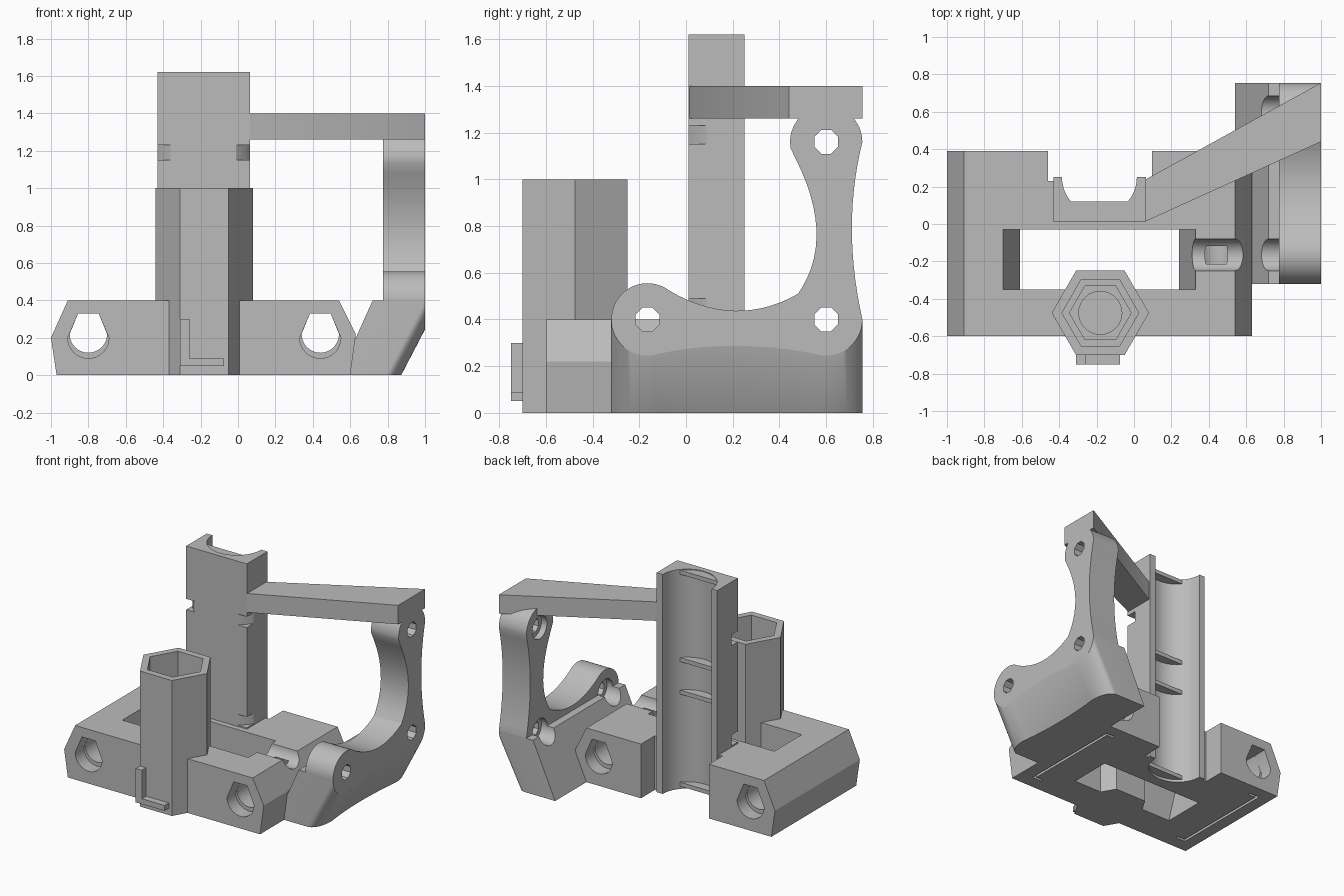
import bpy, bmesh
from math import cos, sin, pi, radians

if "Cube" in bpy.data.objects:
    bpy.data.objects.remove(bpy.data.objects["Cube"], do_unlink=True)

grey = bpy.data.materials.new("plain grey")
grey.use_nodes = True
grey.diffuse_color = (0.5, 0.5, 0.5, 1)
grey.node_tree.nodes["Principled BSDF"].inputs["Base Color"].default_value = (0.5, 0.5, 0.5, 1)


def loft(name, ring_a, ring_b):
    """Closed solid between two matching rings of 3D points."""
    bm = bmesh.new()
    a = [bm.verts.new(p) for p in ring_a]
    b = [bm.verts.new(p) for p in ring_b]
    n = len(a)
    bm.faces.new(a)
    bm.faces.new(b[::-1])
    for i in range(n):
        j = (i + 1) % n
        bm.faces.new((a[j], a[i], b[i], b[j]))
    bmesh.ops.recalc_face_normals(bm, faces=bm.faces)
    mesh = bpy.data.meshes.new(name)
    bm.to_mesh(mesh)
    bm.free()
    mesh.materials.append(grey)
    ob = bpy.data.objects.new(name, mesh)
    bpy.context.collection.objects.link(ob)
    return ob


def place(p, axis, d):
    return {"x": (d, p[0], p[1]), "y": (p[0], d, p[1]), "z": (p[0], p[1], d)}[axis]


def prism(name, pts, axis, lo, hi):
    return loft(name, [place(p, axis, lo) for p in pts], [place(p, axis, hi) for p in pts])


def box(name, x, y, z):
    return prism(name, [(x[0], y[0]), (x[1], y[0]), (x[1], y[1]), (x[0], y[1])], "z", *z)


def arc(c, r, start, end, n=16):
    steps = [radians(start + (end - start) * i / n) for i in range(n + 1)]
    return [(c[0] + r * cos(t), c[1] + r * sin(t)) for t in steps]


def round_pts(c, r, n=32, turn=0.0):
    return [(c[0] + r * cos(2 * pi * i / n + turn), c[1] + r * sin(2 * pi * i / n + turn)) for i in range(n)]


def bow(p, m, q, n=14):
    """Curve from p to q passing through m, end points left out."""
    k = [2 * m[i] - (p[i] + q[i]) / 2 for i in (0, 1)]
    ts = [i / n for i in range(1, n)]
    return [tuple((1 - t) ** 2 * p[i] + 2 * t * (1 - t) * k[i] + t * t * q[i] for i in (0, 1)) for t in ts]


def carve(ob, cutters, mode="DIFFERENCE"):
    """Apply each cutter to ob, then discard the cutters."""
    bpy.context.view_layer.objects.active = ob
    for c in cutters:
        m = ob.modifiers.new("cut", "BOOLEAN")
        m.operation, m.solver, m.object = mode, "EXACT", c
        bpy.ops.object.modifier_apply(modifier=m.name)
        bpy.data.objects.remove(c, do_unlink=True)


SCREWS = [(-0.165, 0.4), (0.6, 0.4), (0.6, 1.16)]
BEARING = (-0.185, 0.25)
HEX = (-0.18, -0.475)


def head_bore(c):
    return prism("bore", round_pts(c, 0.085), "x", 0.29, 0.82)


def screw_hole(c):
    return prism("hole", round_pts(c, 0.055, 8, pi / 8), "x", 0.7, 1.1)


def bearing_groove():
    return prism("groove", round_pts(BEARING, 0.2, 64), "z", -0.1, 1.8)


def pockets():
    return [prism("pocket", round_pts(HEX, 0.205, 6), "z", 0.55, 1.1),
            prism("pocket", round_pts(HEX, 0.165, 6), "z", 0.3, 0.6),
            prism("pocket", round_pts(HEX, 0.115), "z", 0.1, 0.4)]


# Base block with window, rear notch, rod holes and underside grooves
base = prism("base_block", [(-0.97, 0), (-1, 0.2), (-0.91, 0.4), (0.54, 0.4), (0.63, 0.22), (0.6, 0)],
             "y", -0.6, 0.39)
cuts = [prism("window", [(-0.59, -0.05), (0.22, -0.05), (0.24, 0), (0.33, 0.4), (0.33, 0.5),
                         (-0.7, 0.5), (-0.7, 0.4), (-0.61, 0)], "y", -0.35, -0.03),
        box("notch", (-0.46, 0.095), (0.23, 0.5), (-0.1, 0.5)),
        bearing_groove(), head_bore(SCREWS[0])] + pockets()
for x in (-0.8, 0.44):
    roof = [(x + 0.055, 0.33), (x - 0.055, 0.33)]
    cuts.append(prism("rod", roof + arc((x, 0.22), 0.1, 180, 360), "y", -0.7, 0.5))
    for y0, y1 in ((-0.7, -0.5), (0.29, 0.5)):
        cuts.append(prism("rod_end", roof + arc((x, 0.2), 0.11, 180, 360), "y", y0, y1))
for x, leg in ((-0.88, 0.08), (0.5, -0.08)):
    cuts.append(prism("relief", [(x, -0.5), (x + leg, -0.5), (x + leg, -0.48), (x + leg / 4, -0.48),
                                 (x + leg / 4, 0.28), (x + leg, 0.28), (x + leg, 0.3), (x, 0.3)],
                      "z", -0.05, 0.04))
carve(base, cuts)

# Hexagonal nut column with stepped pocket
column = prism("hex_column", round_pts(HEX, 0.26, 6), "z", 0, 1)
carve(column, pockets())

# Raised angle marker on the column front
marker = prism("angle_marker", [(-0.31, 0.05), (-0.075, 0.05), (-0.075, 0.09), (-0.26, 0.09),
                                (-0.26, 0.3), (-0.31, 0.3)], "y", -0.75, -0.69)

# Upright bearing holder with tie slots
holder = box("bearing_holder", (-0.43, 0.065), (0.01, 0.25), (0, 1.62))
cuts = [bearing_groove()]
for z in (0.41, 1.15):
    ring = prism("tie_slot", round_pts(BEARING, 0.5, 48), "z", z, z + 0.08)
    carve(ring, [prism("core", round_pts(BEARING, 0.297, 48), "z", z - 0.1, z + 0.2)])
    cuts.append(ring)
carve(holder, cuts)

# Crescent stops inside the bearing groove
stops = []
for z in (0.02, 0.7, 0.94, 1.585):
    stops.append(prism("bearing_stop", arc(BEARING, 0.203, 220, 320), "z", z, z + 0.03))

# Motor plate
lobe_bottom = (arc(SCREWS[0], 0.155, 180, 290) + bow((-0.112, 0.254), (0.21, 0.287), (0.547, 0.254))
               + arc(SCREWS[1], 0.155, 250, 360))
outline = (lobe_bottom + bow((0.755, 0.4), (0.71, 0.79), (0.755, 1.16))
           + arc(SCREWS[2], 0.155, 0, 190)
           + bow((0.447, 1.13), (0.558, 0.79), (0.48, 0.51)) + [(0.48, 0.51)]
           + bow((0.48, 0.51), (0.21, 0.437), (-0.07, 0.522))
           + arc(SCREWS[0], 0.155, 52, 175))
plate = prism("motor_plate", outline, "x", 0.775, 1.0)
carve(plate, [f(c) for c in SCREWS for f in (head_bore, screw_hole)])

# Slanted foot below the motor plate
top = [(0.755, 0.5), (-0.32, 0.5)]
foot = loft("motor_foot", [(1.0, y, z) for y, z in lobe_bottom + top],
            [(0.5, y, z - 0.96) for y, z in lobe_bottom] + [(0.5, y, z) for y, z in top])
clip = prism("clip", [(0.54, 0), (0.72, 0.4), (1.2, 0.4), (1.2, 0)], "y", -1, 1)
carve(foot, [clip], "INTERSECT")
carve(foot, [f(c) for c in SCREWS[:2] for f in (head_bore, screw_hole)])

# Diagonal brace from the holder to the motor plate
brace = prism("diagonal_brace", [(0.05, 0.015), (0.065, 0.015), (1, 0.44), (1, 0.755), (0.065, 0.24), (0.05, 0.24)],
              "z", 1.26, 1.4)

# Smooth shading with sharp edges kept
bpy.ops.object.select_all(action="DESELECT")
for ob in [base, column, marker, holder, plate, foot, brace] + stops:
    ob.select_set(True)
bpy.context.view_layer.objects.active = base
bpy.ops.object.shade_smooth_by_angle(angle=radians(30))
